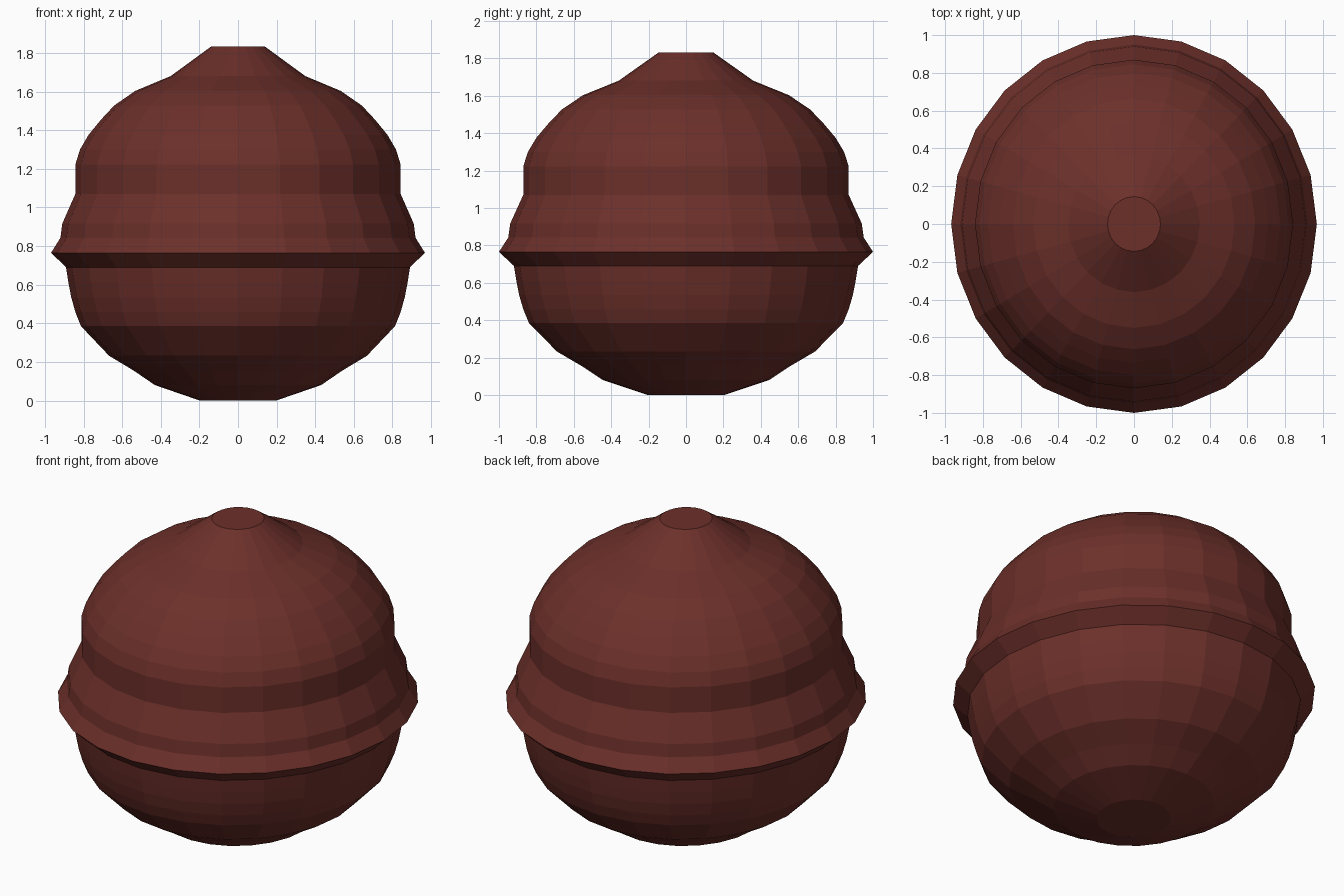
import bpy, bmesh, math

if "Cube" in bpy.data.objects:
    bpy.data.objects.remove(bpy.data.objects["Cube"])

SIDES = 24
X_SCALE = 0.968  # body is slightly narrower in x than in y

# Outline as (radius, height), bottom to top
profile = [
    (0.205, 0.0), (0.445, 0.08), (0.555, 0.153), (0.69, 0.232),
    (0.84, 0.385), (0.87, 0.458), (0.892, 0.534), (0.907, 0.61),
    (0.92, 0.69), (1.0, 0.765), (0.95, 0.842), (0.94, 0.916),
    (0.87, 1.07), (0.87, 1.222), (0.845, 1.30), (0.80, 1.375),
    (0.735, 1.452), (0.663, 1.527), (0.55, 1.603), (0.36, 1.68),
    (0.145, 1.832),
]

# Revolve the outline into a faceted closed body
bm = bmesh.new()
rings = []
for r, z in profile:
    ring = []
    for i in range(SIDES):
        a = 2 * math.pi * i / SIDES
        ring.append(bm.verts.new((r * math.cos(a) * X_SCALE, r * math.sin(a), z)))
    rings.append(ring)
for low, high in zip(rings, rings[1:]):
    for i in range(SIDES):
        j = (i + 1) % SIDES
        bm.faces.new((low[i], low[j], high[j], high[i]))

# Flat base and top
bm.faces.new(rings[0][::-1])
bm.faces.new(rings[-1])

mesh = bpy.data.meshes.new("round_body")
bm.to_mesh(mesh)
bm.free()
body = bpy.data.objects.new("round_body", mesh)
bpy.context.collection.objects.link(body)

# Dark red-brown colour
mat = bpy.data.materials.new("dark_red_brown")
mat.diffuse_color = (0.15, 0.029, 0.023, 1.0)
mat.use_nodes = True
mat.node_tree.nodes["Principled BSDF"].inputs["Base Color"].default_value = mat.diffuse_color
mesh.materials.append(mat)
